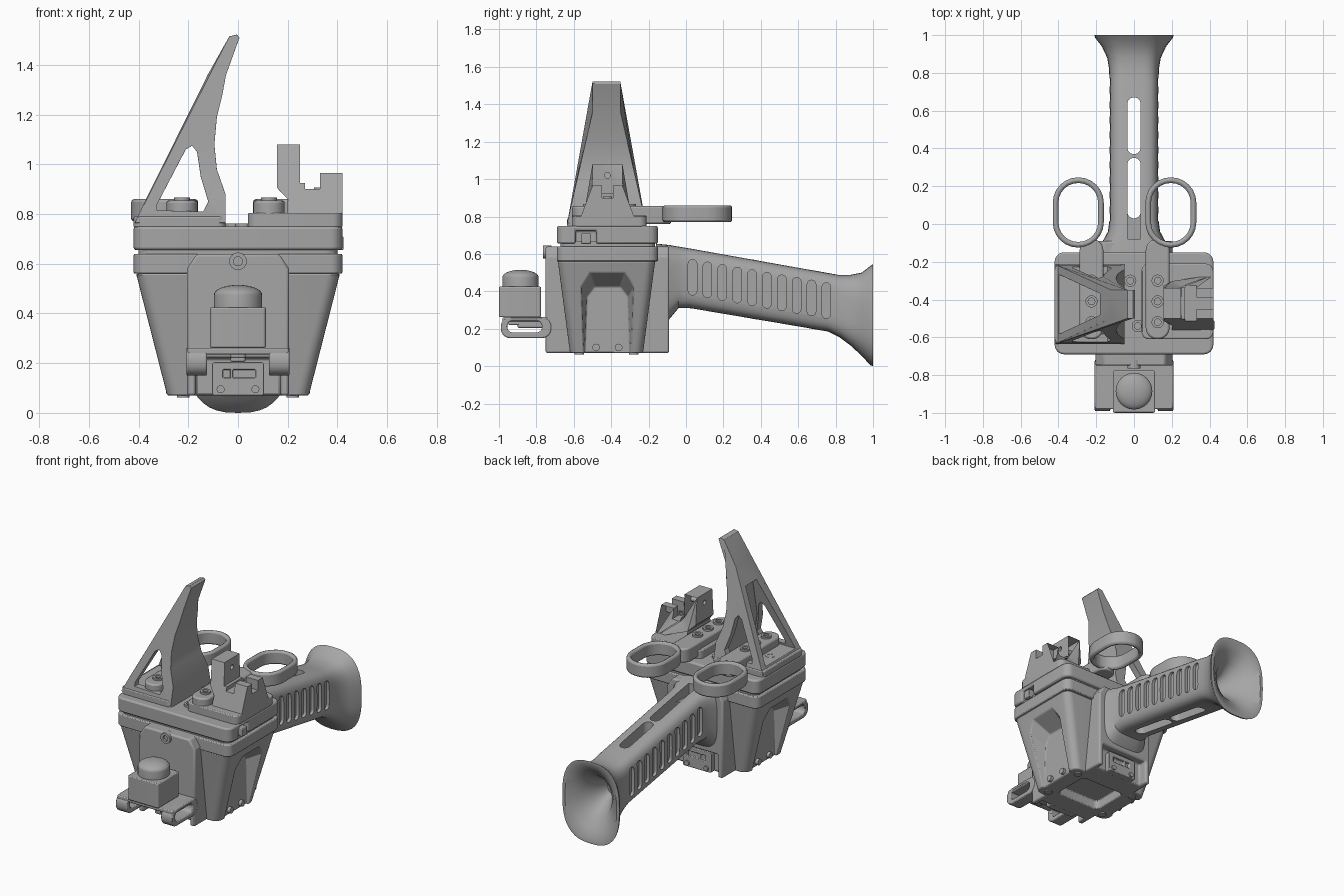
import bpy, bmesh, math
from mathutils import Vector

cube = bpy.data.objects.get("Cube")
if cube:
    bpy.data.objects.remove(cube, do_unlink=True)

GREY = (0.38, 0.38, 0.38, 1)
mat = bpy.data.materials.new("neutral grey plastic")
mat.use_nodes = True
mat.diffuse_color = GREY
bsdf = mat.node_tree.nodes["Principled BSDF"]
bsdf.inputs["Base Color"].default_value = GREY
bsdf.inputs["Roughness"].default_value = 0.6


def loft(name, rings, bevel=0.0):
    """Closed solid through rings of equal point count."""
    bm = bmesh.new()
    rows = [[bm.verts.new(p) for p in ring] for ring in rings]
    n = len(rows[0])
    for a, b in zip(rows, rows[1:]):
        for i in range(n):
            j = (i + 1) % n
            bm.faces.new((a[i], a[j], b[j], b[i]))
    bm.faces.new(rows[0])
    bm.faces.new(rows[-1])
    bmesh.ops.recalc_face_normals(bm, faces=bm.faces)
    me = bpy.data.meshes.new(name)
    bm.to_mesh(me)
    bm.free()
    me.materials.append(mat)
    ob = bpy.data.objects.new(name, me)
    bpy.context.collection.objects.link(ob)
    if bevel:
        soften(ob, bevel)
    return ob


def soften(ob, width):
    m = ob.modifiers.new("soft_edges", 'BEVEL')
    m.width, m.segments, m.limit_method = width, 2, 'ANGLE'
    m.angle_limit = math.radians(35)


def place(p, axis, d):
    """2D point to 3D: x -> (y,z), y -> (x,z), z -> (x,y)."""
    q = list(p)
    q.insert("xyz".index(axis), d)
    return Vector(q)


def prism(name, pts, axis, a, b, bevel=0.0):
    return loft(name, [[place(p, axis, d) for p in pts] for d in (a, b)], bevel)


def rrect(x0, x1, y0, y1, r, n=6):
    """Rounded rectangle outline."""
    pts = []
    corners = ((x1 - r, y1 - r), (x0 + r, y1 - r), (x0 + r, y0 + r), (x1 - r, y0 + r))
    for k, (cx, cy) in enumerate(corners):
        for i in range(n + 1):
            t = (k + i / n) * math.pi / 2
            pts.append((cx + r * math.cos(t), cy + r * math.sin(t)))
    return pts


def block(name, x, y, z, r=0.01, axis='z', bevel=0.006):
    ext = {'x': (y, z, x), 'y': (x, z, y), 'z': (x, y, z)}[axis]
    return prism(name, rrect(*ext[0], *ext[1], r), axis, *ext[2], bevel)


def disc(name, c, r, axis, a, b, bevel=0.0):
    pts = [(c[0] + r * math.cos(i * math.tau / 24), c[1] + r * math.sin(i * math.tau / 24)) for i in range(24)]
    return prism(name, pts, axis, a, b, bevel)


def cut(ob, cutters):
    """Subtract cutters, then remove them; bevels stay last."""
    for c in cutters:
        m = ob.modifiers.new("cut", 'BOOLEAN')
        m.operation, m.solver, m.object = 'DIFFERENCE', 'EXACT', c
        bpy.context.view_layer.objects.active = ob
        bpy.ops.object.modifier_move_to_index(modifier="cut", index=0)
        bpy.ops.object.modifier_apply(modifier="cut")
        bpy.data.objects.remove(c, do_unlink=True)


def screw(name, x, y, z, r=0.032):
    ob = disc(name, (x, y), r, 'z', z - 0.03, z + 0.012)
    cut(ob, [disc("socket", (x, y), r * 0.55, 'z', z - 0.01, z + 0.05)])


# Tapered main housing with flared side recesses and an open underside
housing = loft("housing", [[place(p, 'z', z) for p in rrect(-hx, hx, -0.425 - hy, -0.425 + hy, 0.05)]
                           for hx, hy, z in ((0.285, 0.195, 0.07), (0.41, 0.26, 0.56))], 0.006)
inner = [(-0.545, 0.0), (-0.53, 0.37), (-0.49, 0.425), (-0.35, 0.425), (-0.31, 0.37), (-0.295, 0.0)]
outer = [(-0.42 + (y + 0.42) * 1.5, z * 1.27) for y, z in inner]
recesses = [loft("recess", [[place(p, 'x', s * d) for p in ring] for ring, d in ((inner, 0.27), (outer, 0.46))])
            for s in (-1, 1)]
cut(housing, recesses + [block("hollow", (-0.16, 0.16), (-0.55, -0.3), (0, 0.13), 0.03, bevel=0)])
for s in (-1, 1):
    for y in (-0.48, -0.36):
        disc("side_screw", (y, 0.1), 0.02, 'x', s * 0.26, s * 0.29)
    for y in (-0.57, -0.28):
        disc("bottom_screw", (s * 0.22, y), 0.025, 'z', 0.062, 0.08)

# Rim, gasket and lid
block("housing_rim", (-0.42, 0.42), (-0.69, -0.15), (0.56, 0.64), 0.05)
block("gasket", (-0.40, 0.40), (-0.67, -0.165), (0.63, 0.67), 0.05)
lid = block("lid", (-0.42, 0.42), (-0.69, -0.15), (0.655, 0.75), 0.05, bevel=0.012)
cut(lid, [block("notch", (0.36, 0.5), (-0.59, -0.48), (0.6, 0.725), bevel=0)])
block("side_latch", (0.36, 0.425), (-0.56, -0.51), (0.655, 0.71), 0.005)
for x, y in ((-0.02, -0.3), (0.02, -0.54)):
    screw("lid_screw", x, y, 0.75)

# Front and back end plates, each with a connector bay
shape = [(-0.205, 0.07), (0.205, 0.07), (0.205, 0.58), (0.165, 0.64), (-0.165, 0.64), (-0.205, 0.58)]
for name, y0, y1, d in (("front_plate", -0.75, -0.56, 1), ("back_plate", -0.25, -0.09, -1)):
    plate = prism(name, shape, 'y', y0, y1, 0.01)
    face = y0 if d > 0 else y1
    lo, hi = sorted((face - d * 0.05, face + d * 0.06))
    cut(plate, [block("bay", (-0.17, 0.17), (lo, hi), (0, 0.22), 0.01, 'y', 0)])
    y = sorted((face + d * 0.025, face + d * 0.07))
    panel = block("connector_panel", (-0.105, 0.105), y, (0.07, 0.205), 0.012, 'y')
    cut(panel, [block("port", (x0, x1), (face - d * 0.02, face + d * 0.04), (0.14, 0.175), 0.004, 'y', 0)
                for x0, x1 in ((-0.06, -0.03), (-0.02, 0.07))])
    for x in (-0.07, 0.07):
        disc("panel_screw", (x, 0.095), 0.016, 'y', face + d * 0.015, face + d * 0.04)
boss = disc("front_boss", (0, 0.61), 0.035, 'y', -0.765, -0.72)
cut(boss, [disc("socket", (0, 0.61), 0.018, 'y', -0.8, -0.745)])

# Front shelf with looped ends carrying the domed sensor
block("shelf", (-0.205, 0.205), (-0.98, -0.72), (0.235, 0.262))
block("shelf_rib", (-0.03, 0.03), (-0.9, -0.72), (0.205, 0.26))
for s in (-1, 1):
    loop = block("shelf_loop", sorted((s * 0.125, s * 0.208)), (-0.99, -0.72), (0.15, 0.262), 0.05, 'x')
    cut(loop, [block("loop_hole", (s * 0.05, s * 0.3), (-0.955, -0.77), (0.18, 0.243), 0.03, 'x', 0)])
block("sensor_box", (-0.112, 0.112), (-1.0, -0.775), (0.262, 0.425), 0.012)
block("sensor_foot", (-0.03, 0.03), (-0.95, -0.83), (0.22, 0.28))
profile = [(0.097, 0.415), (0.097, 0.475)] + [(0.097 * math.cos(t * math.pi / 18), 0.475 + 0.04 * math.sin(t * math.pi / 18))
                                            for t in range(1, 9)]
loft("sensor_dome", [[(r * math.cos(i * math.tau / 32), -0.885 + r * math.sin(i * math.tau / 32), z) for i in range(32)]
                     for r, z in profile])


# Handle: rounded-square tube swelling into a hollow flared end
def section(y, top, bottom, hw, power=0.5):
    pts = []
    for i in range(40):
        c, s = math.cos(i * math.tau / 40), math.sin(i * math.tau / 40)
        pts.append((math.copysign(abs(c) ** power, c) * hw, y,
                    (top + bottom) / 2 + math.copysign(abs(s) ** power, s) * (top - bottom) / 2))
    return pts


handle = loft("handle", [section(*v) for v in (
    (-0.16, 0.655, 0.2, 0.19), (-0.09, 0.648, 0.25, 0.165), (-0.04, 0.64, 0.31, 0.138), (0.02, 0.63, 0.31, 0.13),
    (0.76, 0.498, 0.185, 0.13), (0.82, 0.487, 0.155, 0.132, 0.55), (0.88, 0.488, 0.11, 0.142, 0.6),
    (0.94, 0.5, 0.055, 0.17, 0.68), (0.985, 0.535, 0.005, 0.205, 0.75), (1.0, 0.545, 0.0, 0.21, 0.75),
    (1.0, 0.525, 0.02, 0.19, 0.8), (0.97, 0.475, 0.075, 0.15, 0.9), (0.92, 0.42, 0.15, 0.1, 1),
    (0.84, 0.37, 0.22, 0.055, 1), (0.78, 0.34, 0.25, 0.03, 1))])
grooves = []
for i in range(10):
    y = 0.035 + i * 0.0795
    z = 0.475 - i * 0.0138
    grooves += [block("groove", sorted((s * 0.108, s * 0.2)), (y - 0.023, y + 0.023), (z - 0.095, z + 0.095), 0.0225, 'x', 0)
                for s in (-1, 1)]
slots = [block("slot", (-0.035, 0.035), y, (0.0, 0.8), 0.034, bevel=0) for y in ((0.03, 0.35), (0.37, 0.67))]
channel = block("channel", (-0.035, 0.035), (-0.08, 0.1), (0.57, 0.8), 0.005, bevel=0)
cut(handle, grooves + slots + [channel])

# Finger rings on rails bolted to the lid
for name, x0, rail in (("right", -0.43, -0.225), ("left", 0.06, 0.125)):
    ring = block(name + "_finger_ring", (x0, x0 + 0.27), (-0.125, 0.247), (0.77, 0.86), 0.134, bevel=0.012)
    cut(ring, [block("finger_hole", (x0 + 0.03, x0 + 0.24), (-0.095, 0.217), (0.7, 0.9), 0.104, bevel=0)])
    block(name + "_rail", (rail - 0.063, rail + 0.063), (-0.61, -0.08), (0.76, 0.855), 0.06, bevel=0.01)
    for y in (-0.3, -0.41, -0.52):
        screw(name + "_rail_screw", rail, y, 0.855)
screw("tower_screw", -0.33, -0.415, 0.79)


# Leaning tower: tapers in depth, hollowed from the outside and through the sides
def taper(z, inset=0.0):
    return 0.075 + 0.135 * max(0, min(1, (1.36 - z) / 0.59)) - inset


def wedge(name, pts, inset=0.0, bevel=0.0):
    return loft(name, [[(x, -0.425 + s * taper(z, inset), z) for x, z in pts] for s in (-1, 1)], bevel)


block("tower_base", (-0.42, -0.05), (-0.635, -0.215), (0.745, 0.79), 0.03)
tower = wedge("tower", [(-0.415, 0.765), (-0.05, 0.765), (-0.05, 0.88), (-0.085, 0.98), (-0.095, 1.08), (-0.085, 1.19),
                        (-0.065, 1.27), (-0.048, 1.36), (0.006, 1.51), (-0.005, 1.522), (-0.035, 1.515),
                        (-0.122, 1.36), (-0.37, 0.86)], bevel=0.01)
cut(tower, [wedge("hollow", [(-0.6, 0.8), (-0.115, 0.8), (-0.115, 0.88), (-0.145, 0.98), (-0.15, 1.24), (-0.6, 1.24)], 0.045),
            prism("window", [(-0.325, 0.815), (-0.14, 0.81), (-0.12, 0.85), (-0.15, 0.95), (-0.165, 1.05),
                             (-0.185, 1.075), (-0.21, 1.06), (-0.325, 0.84)], 'y', -1, 0)])

# Stepped bracket on the other side
block("bracket_base", (0.04, 0.42), (-0.61, -0.21), (0.745, 0.805), 0.04)


def flare(z):
    return 0.08 + 0.07 * max(0, min(1, (0.93 - z) / 0.13))


step = [(0.2, 0.78), (0.42, 0.78), (0.42, 0.965), (0.33, 0.965), (0.33, 0.925), (0.25, 0.925), (0.25, 1.08),
        (0.157, 1.08), (0.157, 0.905), (0.2, 0.86)]
bracket = loft("bracket", [[(x, -0.42 + s * flare(z), z) for x, z in step] for s in (-1, 1)], 0.008)
cut(bracket, [block("bracket_slot", (0.27, 0.33), (-0.53, -0.31), (0.9, 1.2), bevel=0),
              block("bracket_groove", (0.31, 0.5), (-0.45, -0.39), (0.9, 1.2), bevel=0),
              disc("bolt_hole", (-0.42, 1.02), 0.015, 'x', 0.1, 0.3)])
screw("bracket_screw", 0.33, -0.42, 0.895, 0.025)

# Smooth curved surfaces, keep hard edges
bpy.ops.object.select_all(action='DESELECT')
for ob in bpy.context.collection.objects:
    if ob.type == 'MESH' and ob.data.materials and ob.data.materials[0] == mat:
        ob.select_set(True)
        bpy.context.view_layer.objects.active = ob
bpy.ops.object.shade_smooth_by_angle(angle=math.radians(32))
